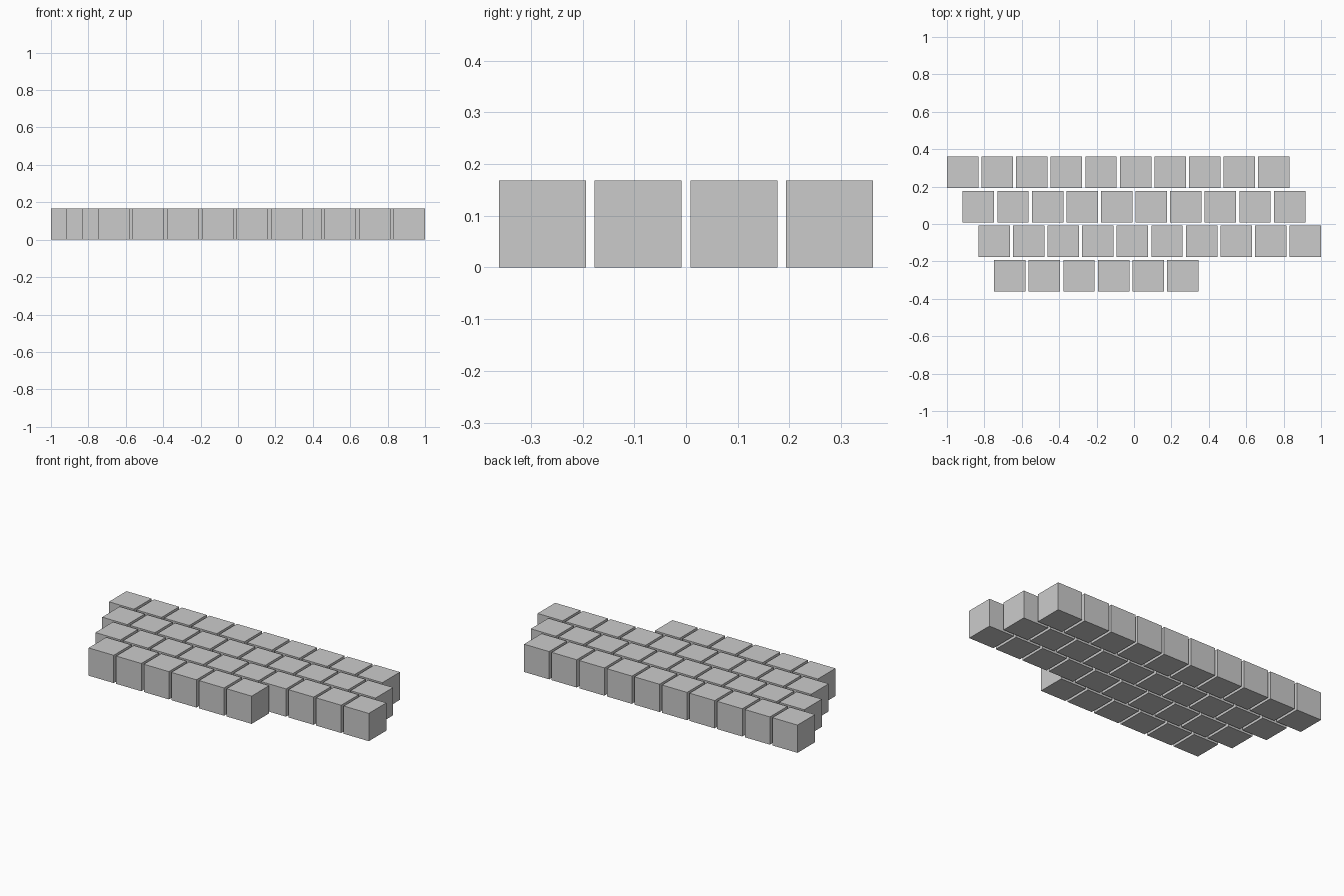
import bpy

if "Cube" in bpy.data.objects:
    bpy.data.objects.remove(bpy.data.objects["Cube"])

# Key block size, spacing and row stagger (11.9 units wide in total)
S = 2 / 11.9
PITCH = 1.1 * S
STAGGER = 0.5 * S
ROWS = [10, 10, 10, 6]  # blocks per row, back to front


def add_block(name, x, y):
    bpy.ops.mesh.primitive_cube_add(size=S, location=(x, y, S / 2))
    bpy.context.object.name = name


# Staggered rows of cubes
for r, count in enumerate(ROWS):
    y = (1.5 - r) * PITCH
    for c in range(count):
        x = -1 + S / 2 + r * STAGGER + c * PITCH
        add_block(f"key_block_row{r + 1}_{c + 1}", x, y)
